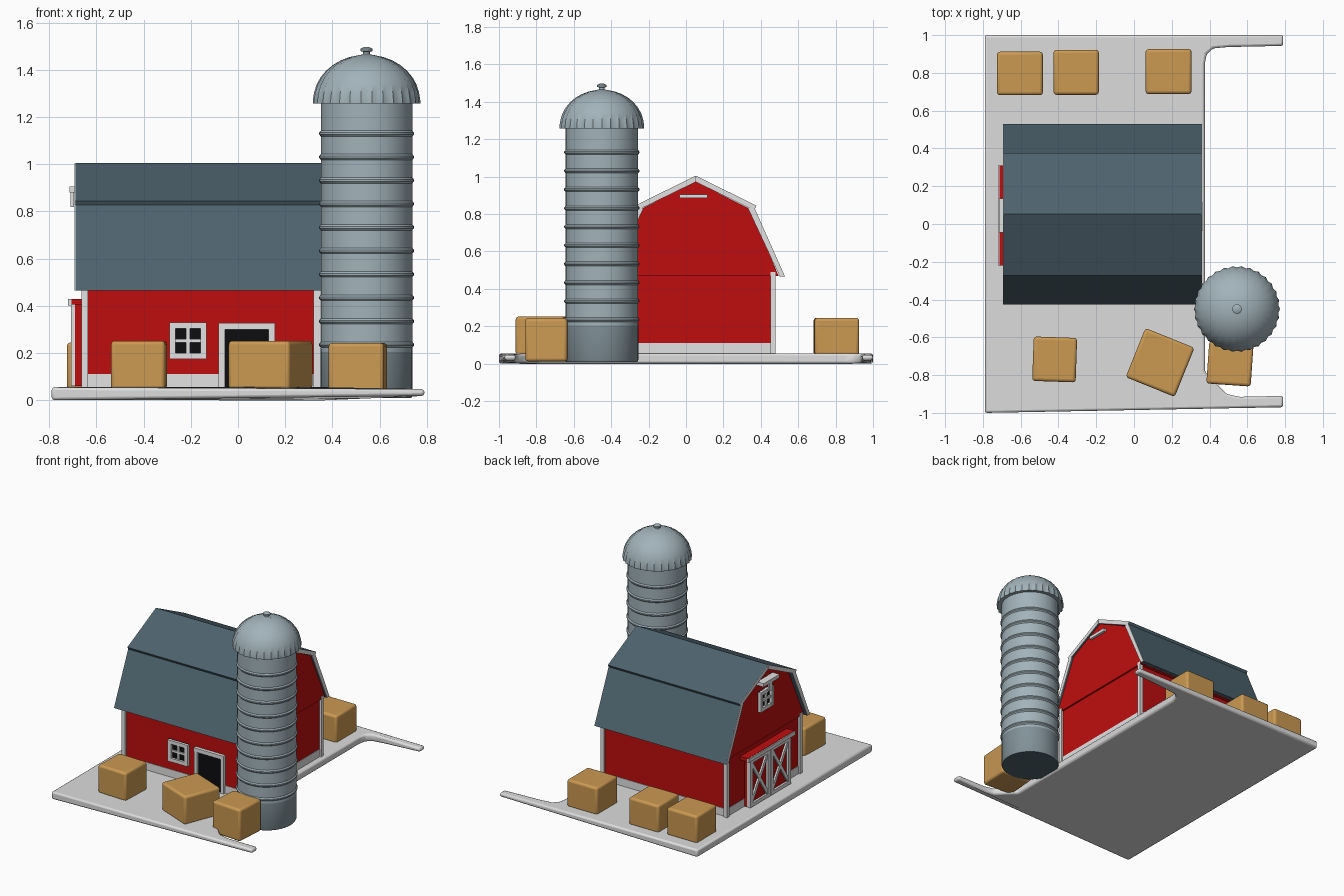
import bpy, bmesh, math
from mathutils import Vector, Matrix

if "Cube" in bpy.data.objects:
    bpy.data.objects.remove(bpy.data.objects["Cube"])

def mat(name, c):
    m = bpy.data.materials.new(name)
    m.diffuse_color = (*c, 1)
    m.use_nodes = True
    m.node_tree.nodes["Principled BSDF"].inputs["Base Color"].default_value = m.diffuse_color
    return m

RED = mat("barn red", (0.52, 0.004, 0.004))
ROOF = mat("slate blue", (0.075, 0.125, 0.155))
WHITE = mat("trim white", (0.76, 0.76, 0.76))
STONE = mat("ground grey", (0.72, 0.72, 0.72))
STEEL = mat("silo steel", (0.36, 0.45, 0.49))
DARK = mat("silo base steel", (0.22, 0.285, 0.315))
BALE = mat("straw tan", (0.60, 0.32, 0.085))
BLACK = mat("opening black", (0.004, 0.004, 0.005))

def finish(name, bm, mats, bevel=0, segs=2, smooth=False):
    bmesh.ops.recalc_face_normals(bm, faces=bm.faces)
    me = bpy.data.meshes.new(name)
    bm.to_mesh(me)
    bm.free()
    ob = bpy.data.objects.new(name, me)
    bpy.context.collection.objects.link(ob)
    for m in mats:
        me.materials.append(m)
    if bevel:
        b = ob.modifiers.new("bevel", 'BEVEL')
        b.width, b.segments, b.limit_method = bevel, segs, 'ANGLE'
    if smooth:
        bpy.ops.object.select_all(action='DESELECT')
        ob.select_set(True)
        bpy.context.view_layer.objects.active = ob
        bpy.ops.object.shade_smooth_by_angle(angle=math.radians(40))
    return ob

def box(name, lo, hi, m, rot=None, **kw):
    """Box between two corners, optionally turned about its centre."""
    lo, hi = Vector(lo), Vector(hi)
    bm = bmesh.new()
    bmesh.ops.create_cube(bm, size=1)
    bm.transform(Matrix.Translation((lo + hi) / 2) @ (rot or Matrix()) @ Matrix.Diagonal((*(hi - lo), 1)))
    return finish(name, bm, [m], **kw)

def prism(name, pts, x0, x1, m):
    """Y-Z outline extruded along x."""
    bm = bmesh.new()
    f = bm.faces.new([bm.verts.new((x0, y, z)) for y, z in pts])
    r = bmesh.ops.extrude_face_region(bm, geom=[f])
    bmesh.ops.translate(bm, vec=(x1 - x0, 0, 0), verts=[v for v in r['geom'] if isinstance(v, bmesh.types.BMVert)])
    return finish(name, bm, [m])

def lathe(name, prof, mats, n, centre, rib=0, rule=None):
    """Radius-height profile spun about z; rib pulls in every second column."""
    bm = bmesh.new()
    rings = []
    for r, z in prof:
        ring = []
        for i in range(n):
            k = r * (1 - rib * (i % 2))
            a = 2 * math.pi * i / n
            ring.append(bm.verts.new((centre[0] + k * math.cos(a), centre[1] + k * math.sin(a), z)))
        rings.append(ring)
    for a, b in zip(rings, rings[1:]):
        for i in range(n):
            j = (i + 1) % n
            bm.faces.new((a[i], a[j], b[j], b[i]))
    bm.faces.new(rings[0][::-1])
    bm.faces.new(rings[-1])
    if rule:
        for f in bm.faces:
            f.material_index = rule(f.calc_center_median().z)
    return finish(name, bm, mats, smooth=True)

# Ground slab with two thin fence arms and rounded inner corners
outline = [(-0.79, -1), (0.79, -0.97), (0.79, -0.91), (0.56, -0.915), (0.49, -0.9), (0.45, -0.86),
           (0.375, -0.78), (0.375, 0.85), (0.385, 0.9), (0.42, 0.93), (0.5, 0.937), (0.79, 0.943), (0.79, 1), (-0.79, 1)]
bm = bmesh.new()
face = bm.faces.new([bm.verts.new((x, y, 0)) for x, y in outline])
r = bmesh.ops.extrude_face_region(bm, geom=[face])
bmesh.ops.translate(bm, vec=(0, 0, 0.055), verts=[v for v in r['geom'] if isinstance(v, bmesh.types.BMVert)])
for v in bm.verts:
    t = max(0, (v.co.x - 0.375) / 0.415)
    v.co.z += 0.018 * t if v.co.z < 0.02 else -0.008 * t
finish("ground_slab", bm, [STONE], bevel=0.012, smooth=True)

# Barn walls
CY = 0.05
X0, X1, Y0, Y1 = -0.65, 0.335, -0.365, 0.465
box("wall_base", (X0 - 0.004, Y0 - 0.004, 0.04), (X1 + 0.004, Y1 + 0.004, 0.11), WHITE)
box("lower_walls", (X0, Y0, 0.1), (X1, Y1, 0.48), RED)
half = [(0.445, 0.47), (0.295, 0.825), (0, 0.975)]
prism("upper_gable", [(CY + y, z) for y, z in half] + [(CY - y, z) for y, z in half[1::-1]],
      X0 - 0.012, X1 + 0.012, RED)
for x in (X0, X1):
    for y in (Y0, Y1):
        box("corner_trim", (x - 0.014, y - 0.014, 0.05), (x + 0.014, y + 0.014, 0.49), WHITE)

# Gambrel roof panels with white gable fascia
RC = 0.052
low = [(0.478, 0.465), (0.31, 0.842), (0.28, 0.83), (0.45, 0.465)]
top = [(0, 1.005), (0.325, 0.845), (0.312, 0.82), (0, 0.972)]
for s, side in ((-1, "front"), (1, "back")):
    for part, prof in (("lower", low), ("upper", top)):
        pts = [(RC + s * y, z) for y, z in prof]
        prism(f"{side}_{part}_roof", pts, -0.69, 0.358, ROOF)
        for x in (-0.6925, 0.345):
            cy = sum(p[0] for p in pts) / 4
            cz = sum(p[1] for p in pts) / 4
            trim = [(cy + (y - cy) * 0.995, cz + (z - cz) * 0.995) for y, z in pts]
            prism("gable_fascia", trim, x, x + 0.0155, WHITE)

# Openings: wall map turns (along, out, up) into world coordinates
def on_front(u, d, z): return (u, Y0 - d, z)
def on_left(u, d, z): return (X0 - d, u, z)

def plate(name, place, u0, u1, d0, d1, z0, z1, m):
    a, b = place(u0, d0, z0), place(u1, d1, z1)
    return box(name, [min(p) for p in zip(a, b)], [max(p) for p in zip(a, b)], m)

def window(place, u, z, w, h, d):
    plate("window_glass", place, u - w, u + w, d - 0.01, d + 0.005, z - h, z + h, BLACK)
    t = 0.026
    for s in (-1, 1):
        a, b = sorted((u + s * w, u + s * (w - t)))
        plate("window_side", place, a, b, d - 0.01, d + 0.022, z - h, z + h, WHITE)
        a, b = sorted((z + s * h, z + s * (h - t)))
        plate("window_rail", place, u - w, u + w, d - 0.01, d + 0.021, a, b, WHITE)
    plate("window_mullion", place, u - 0.008, u + 0.008, d - 0.01, d + 0.016, z - h, z + h, WHITE)
    plate("window_crossbar", place, u - w, u + w, d - 0.01, d + 0.015, z - 0.008, z + 0.008, WHITE)

window(on_front, -0.212, 0.252, 0.079, 0.077, 0)
window(on_left, CY, 0.755, 0.075, 0.072, 0.014)

# Front doorway
plate("doorway", on_front, -0.06, 0.135, -0.01, 0.007, 0.05, 0.31, BLACK)
for u in (-0.082, 0.13):
    plate("doorway_jamb", on_front, u, u + 0.026, -0.01, 0.022, 0.05, 0.327, WHITE)
plate("doorway_lintel", on_front, -0.082, 0.156, -0.01, 0.024, 0.3, 0.328, WHITE)

# Sliding barn doors with cross braces and an overhead track
for u0, u1 in ((-0.185, 0.04), (0.05, 0.275)):
    plate("sliding_door", on_left, u0, u1, 0.01, 0.042, 0.06, 0.405, RED)
    t = 0.026
    for u in (u0, u1 - t):
        plate("door_stile", on_left, u, u + t, 0.03, 0.058, 0.06, 0.405, WHITE)
    for z in (0.06, 0.375):
        plate("door_rail", on_left, u0, u1, 0.03, 0.057, z, z + t, WHITE)
    w, h = u1 - u0 - t, 0.31
    c, L, ang = (u0 + u1) / 2, math.hypot(w, h), math.atan2(h, w)
    for s in (-1, 1):
        box("door_brace", (X0 - 0.054, c - L / 2, 0.2325 - 0.012), (X0 - 0.03, c + L / 2, 0.2325 + 0.012),
            WHITE, rot=Matrix.Rotation(s * ang, 4, 'X'))
plate("track_front", on_left, -0.22, 0.31, 0.055, 0.07, 0.402, 0.428, WHITE)
plate("track_cover", on_left, -0.22, 0.31, -0.01, 0.062, 0.405, 0.43, RED)

# Hoist bars under both gable peaks
box("left_hoist_bar", (-0.715, -0.045, 0.88), (-0.65, 0.135, 0.905), WHITE)
box("left_hoist_bracket", (-0.71, 0.03, 0.82), (-0.695, 0.06, 0.89), WHITE)
box("right_hoist_bar", (0.34, -0.035, 0.885), (0.365, 0.115, 0.906), WHITE)

# Silo body with raised hoops, darker foot
S = (0.545, -0.45)
prof = [(0.19, 0.01), (0.195, 0.02), (0.195, 0.205), (0.195, 0.21)]
for i in range(10):
    z = 0.235 + i * 0.0995
    prof += [(0.194, z - 0.012), (0.201, z - 0.004), (0.201, z + 0.004), (0.194, z + 0.012)]
prof.append((0.194, 1.28))
lathe("silo_body", prof, [STEEL, DARK, ROOF], 40, S,
      rule=lambda z: 2 if z < 0.013 else 1 if z < 0.207 else 0)

# Ribbed dome and cap knob
dome = [(0.19, 1.262), (0.228, 1.258), (0.228, 1.27)]
for i in range(1, 9):
    a = math.radians(i * 10.2)
    dome.append((0.226 * math.cos(a), 1.27 + 0.195 * math.sin(a)))
lathe("silo_dome", dome, [STEEL], 60, S, rib=0.035)
lathe("silo_knob", [(0.03, 1.44), (0.03, 1.463), (0.015, 1.467), (0.015, 1.477), (0.025, 1.48), (0.025, 1.49), (0.012, 1.497)],
      [STEEL], 20, S)

# Straw bales: centre x, y, width, depth, bottom, top, turn
for x, y, w, d, z0, z1, a in (
        (-0.42, -0.717, 0.23, 0.235, 0.045, 0.252, -2), (0.138, -0.733, 0.28, 0.28, 0.045, 0.252, -22),
        (0.508, -0.74, 0.235, 0.225, 0.012, 0.243, -4), (-0.604, 0.797, 0.243, 0.23, 0.045, 0.245, 0),
        (-0.306, 0.803, 0.24, 0.238, 0.045, 0.245, 0), (0.183, 0.807, 0.243, 0.238, 0.045, 0.245, 0)):
    box("straw_bale", (x - w / 2, y - d / 2, z0), (x + w / 2, y + d / 2, z1), BALE,
        rot=Matrix.Rotation(math.radians(a), 4, 'Z'), bevel=0.016, segs=3, smooth=True)
